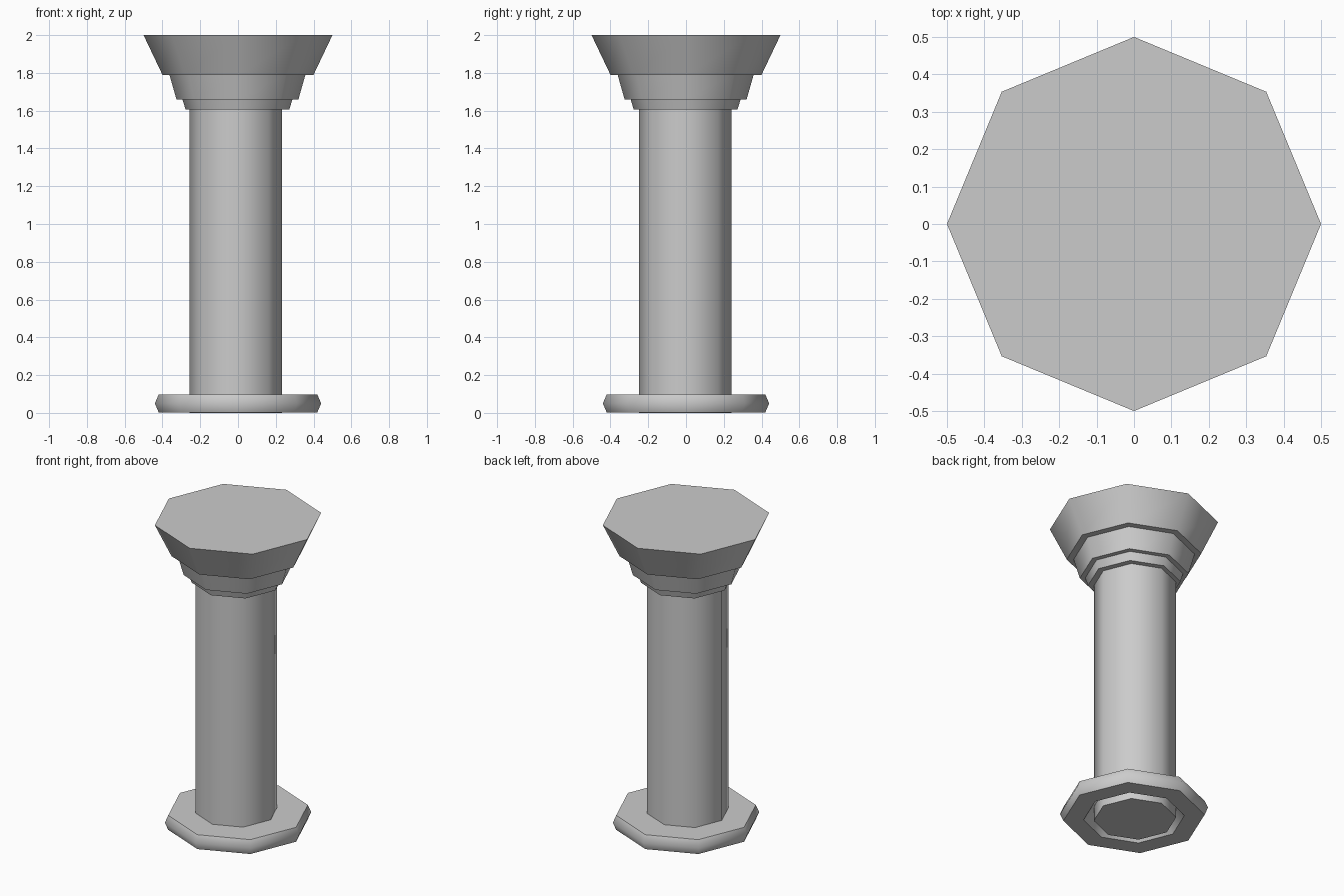
import bpy, bmesh
from math import pi, cos, sin, radians

if "Cube" in bpy.data.objects:
    bpy.data.objects.remove(bpy.data.objects["Cube"])

SIDES = 8


def lathe(name, profile, centre=(0, 0), ring=False):
    """Octagonal lathe of (radius, z) points: capped at both ends, or joined as a ring."""
    bm = bmesh.new()
    loops = [[bm.verts.new((centre[0] + r * cos(2 * pi * i / SIDES),
                            centre[1] + r * sin(2 * pi * i / SIDES), z))
              for i in range(SIDES)] for r, z in profile]
    pairs = list(zip(loops, loops[1:]))
    if ring:
        pairs.append((loops[-1], loops[0]))
    for a, b in pairs:
        for i in range(SIDES):
            j = (i + 1) % SIDES
            bm.faces.new((a[i], a[j], b[j], b[i]))
    if not ring:
        bm.faces.new(loops[0][::-1])
        bm.faces.new(loops[-1])
    bmesh.ops.recalc_face_normals(bm, faces=bm.faces)
    mesh = bpy.data.meshes.new(name)
    bm.to_mesh(mesh)
    bm.free()
    obj = bpy.data.objects.new(name, mesh)
    bpy.context.collection.objects.link(obj)
    # Rounded sides, crisp steps
    bpy.ops.object.select_all(action='DESELECT')
    obj.select_set(True)
    bpy.context.view_layer.objects.active = obj
    bpy.ops.object.shade_smooth_by_angle(angle=radians(50))
    return obj


# Foot ring with a rounded rim and a sloping hole underneath
lathe("base_ring", [(0.30, 0.003), (0.42, 0.003), (0.44, 0.05),
                    (0.42, 0.097), (0.235, 0.097)], ring=True)

# Shaft, standing very slightly off centre
lathe("shaft", [(0.245, 0.0), (0.245, 1.61)], centre=(-0.011, -0.004))

# Three flared tiers of the capital
lathe("capital_lower", [(0.275, 1.607), (0.291, 1.66)], centre=(-0.003, -0.002))
lathe("capital_middle", [(0.323, 1.66), (0.36, 1.79)], centre=(-0.003, -0.002))
lathe("capital_top", [(0.40, 1.79), (0.50, 2.0)])
